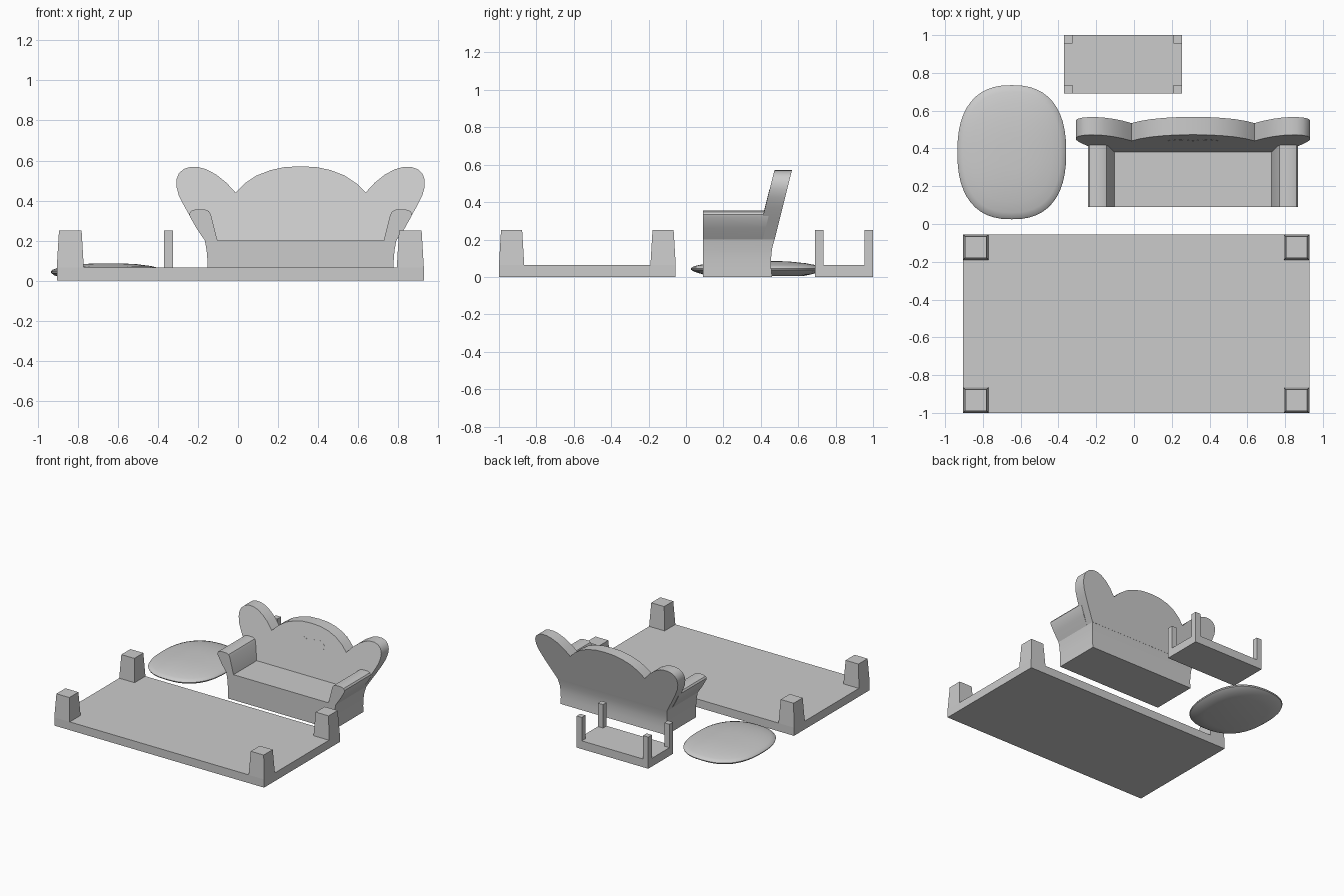
import bpy, bmesh, math

if "Cube" in bpy.data.objects:
    bpy.data.objects.remove(bpy.data.objects["Cube"], do_unlink=True)

grey = bpy.data.materials.new("plain_grey")
grey.use_nodes = True
colour = (0.6, 0.6, 0.6, 1)
grey.diffuse_color = colour
grey.node_tree.nodes["Principled BSDF"].inputs["Base Color"].default_value = colour


def loft(name, rings, smooth=False):
    """Join equal-length rings of points into a closed solid."""
    bm = bmesh.new()
    rows = [[bm.verts.new(p) for p in ring] for ring in rings]
    n = len(rows[0])
    for a, b in zip(rows, rows[1:]):
        for i in range(n):
            j = (i + 1) % n
            bm.faces.new((a[i], a[j], b[j], b[i]))
    bm.faces.new(rows[0][::-1])
    bm.faces.new(rows[-1])
    bmesh.ops.recalc_face_normals(bm, faces=bm.faces)
    mesh = bpy.data.meshes.new(name)
    bm.to_mesh(mesh)
    bm.free()
    mesh.materials.append(grey)
    obj = bpy.data.objects.new(name, mesh)
    bpy.context.collection.objects.link(obj)
    if smooth:
        bpy.ops.object.select_all(action='DESELECT')
        obj.select_set(True)
        bpy.context.view_layer.objects.active = obj
        bpy.ops.object.shade_smooth_by_angle(angle=math.radians(35))
    return obj


def rect(x0, x1, y0, y1, z):
    return [(x0, y0, z), (x1, y0, z), (x1, y1, z), (x0, y1, z)]


def table(name, x0, x1, y0, y1, leg, inset):
    """Upturned table: slab with four legs pointing up."""
    top, height = 0.065, 0.25
    loft(name + "_top", [rect(x0, x1, y0, y1, 0), rect(x0, x1, y0, y1, top)])
    for side, lx in (("right", x0), ("left", x1 - leg)):
        for end, ly in (("front", y0), ("back", y1 - leg)):
            loft(f"{name}_leg_{end}_{side}", [
                rect(lx, lx + leg, ly, ly + leg, top),
                rect(lx + inset, lx + leg - inset, ly + inset, ly + leg - inset, height)])


table("large_table", -0.905, 0.928, -1.0, -0.055, 0.135, 0.011)
table("small_table", -0.37, 0.255, 0.69, 1.0, 0.045, 0.0)

# Oval cushion
def oval(scale, z, n=48):
    ring = []
    for i in range(n):
        t = 2 * math.pi * i / n
        c, s = math.cos(t), math.sin(t)
        ring.append((-0.647 + 0.288 * scale * math.copysign(abs(c) ** 0.82, c),
                     0.38 + 0.355 * scale * math.copysign(abs(s) ** 0.82, s), z))
    return ring


loft("cushion", [oval(s, z) for s, z in (
    (0.68, 0.004), (0.82, 0.014), (0.94, 0.027), (0.99, 0.037), (1.0, 0.045),
    (0.98, 0.053), (0.9, 0.062), (0.74, 0.073), (0.5, 0.082), (0.25, 0.086))], True)

# Sofa
CX, FRONT, SEAT = 0.3125, 0.09, 0.2


def lean(z):
    return 0.38 + (z - SEAT) * 0.25


loft("sofa_seat", [rect(CX - w, CX + w, FRONT, back, z) for z, w, back in (
    (0, 0.4625, 0.46), (0.05, 0.463, 0.455), (0.1, 0.465, 0.455),
    (0.15, 0.469, 0.46), (SEAT, 0.478, 0.473))], True)

# Arms: flared profile with a rounded top, ending inside the backrest
arm = [(0.415, 0.2), (0.448, 0.33), (0.458, 0.347), (0.477, 0.355), (0.527, 0.355),
       (0.547, 0.348), (0.556, 0.335), (0.553, 0.32), (0.52, 0.262), (0.478, 0.2)]
for side, s in (("right", -1), ("left", 1)):
    loft("sofa_arm_" + side, [[(CX + s * x, FRONT, z) for x, z in arm],
                              [(CX + s * x, lean(z) + 0.03, z) for x, z in arm]], True)

# Scalloped backrest: central arch flanked by two rounded wings
half = [(0.08, 0.567), (0.15, 0.552), (0.22, 0.525), (0.28, 0.485), (0.325, 0.44),
        (0.37, 0.489), (0.42, 0.529), (0.47, 0.556), (0.51, 0.567), (0.55, 0.568),
        (0.583, 0.558), (0.608, 0.536), (0.62, 0.505), (0.62, 0.47), (0.608, 0.425),
        (0.58, 0.37), (0.545, 0.31), (0.505, 0.245), (0.478, 0.2)]
outline = [(0, 0.571)] + half + [(-x, z) for x, z in half[::-1]]
loft("sofa_backrest", [[(CX + x, lean(z) + d, z) for x, z in outline]
                       for d in (0, 0.094)], True)

# Heart plate on the backrest
lobe = [(0, 0.24), (0.065, 0.315), (0.13, 0.405), (0.138, 0.435), (0.12, 0.46),
        (0.085, 0.47), (0.04, 0.462)]
heart = lobe + [(0, 0.445)] + [(-x, z) for x, z in lobe[:0:-1]]
loft("sofa_heart", [[(CX + x, lean(z) + d, z) for x, z in heart]
                    for d in (-0.001, 0.002)])
